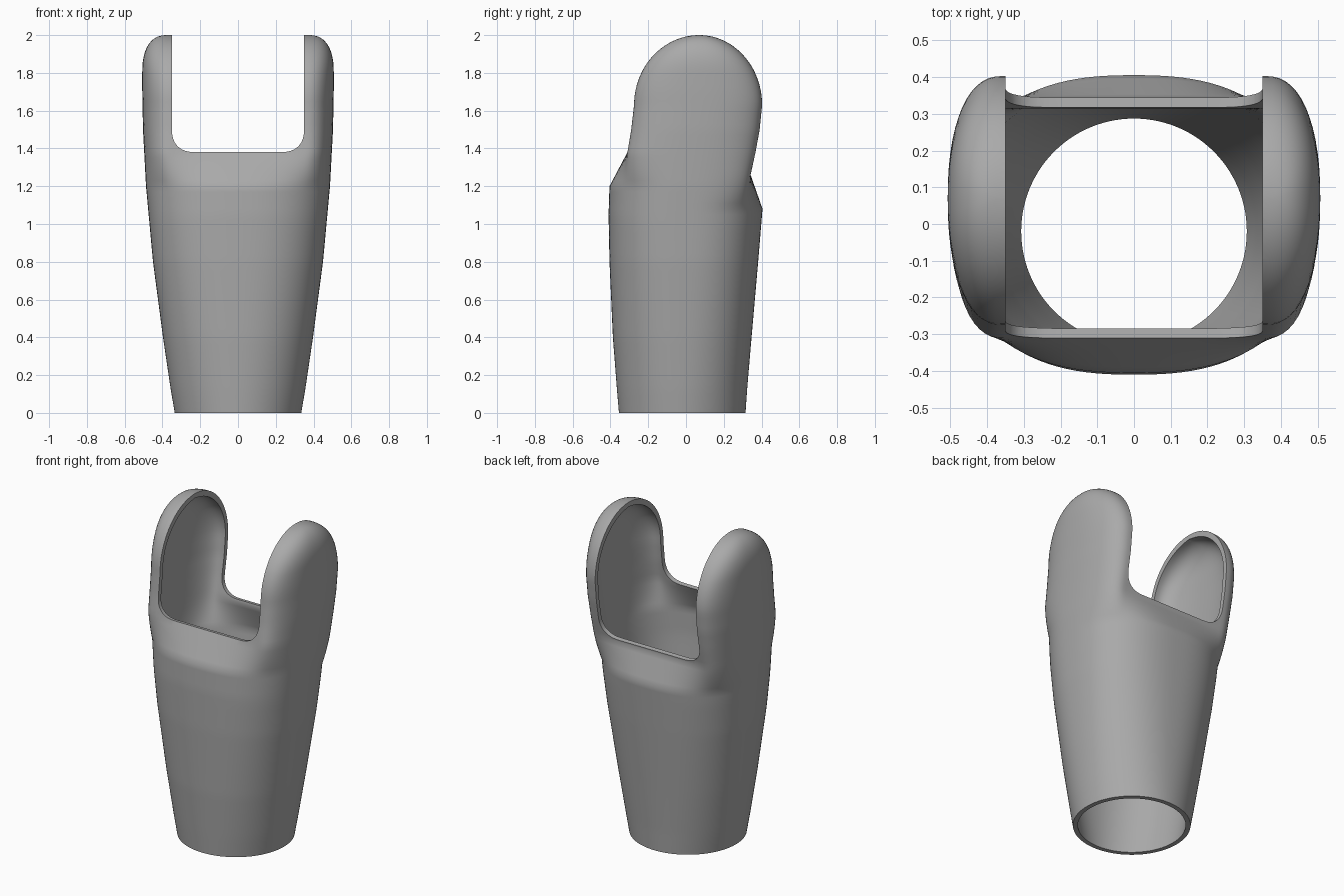
import bpy, bmesh, math

if "Cube" in bpy.data.objects:
    bpy.data.objects.remove(bpy.data.objects["Cube"], do_unlink=True)

WALL = 0.028
EAR = 0.36          # where the rounded outer part of each ear begins
DOME = 1.63         # height where the ears start to round over


def lerp(a, b, t):
    return a + (b - a) * t


def ramp(z, lo, hi):
    return min(1, max(0, (z - lo) / (hi - lo)))


def table(z, knots):
    for (z0, a), (z1, b) in zip(knots, knots[1:]):
        if z <= z1:
            return lerp(a, b, ramp(z, z0, z1))
    return knots[-1][1]


# Half width, front edge, back edge and section centre by height
WIDTH = [(0, .335), (.13, .357), (.4, .397), (.8, .45), (1.2, .487), (1.5, .503), (1.7, .507)]
FRONT = [(0, -.355), (.13, -.366), (.4, -.387), (.8, -.405), (1.05, -.41), (1.2, -.405),
         (1.38, -.31), (1.5, -.29), (1.63, -.275)]
BACK = [(0, .315), (.13, .324), (.4, .347), (.8, .382), (1.08, .405), (1.26, .342),
        (1.38, .368), (1.5, .39), (1.63, .403)]
CENTRE = [(0, -.02), (1.2, 0), (1.63, .07)]


def section(z, inset):
    """One horizontal ring: an oval low down, a flat-fronted stadium in the ears."""
    w, yc = table(z, WIDTH), table(z, CENTRE)
    if z > 1.8:
        k = ramp(z, 1.8, 2)
        w = .375 + (w - .375) * (1 - k ** 2.4) ** (1 / 2.4)
    dome = math.sqrt(1 - ramp(z, DOME, 2) ** 2)
    w -= inset
    ear = min(EAR, w - .01)
    n = lerp(2, 2.5, ramp(z, 0, 1))
    ring, count = [], 112
    for i in range(count):
        a = 2 * math.pi * i / count
        x = w * math.cos(a)
        u = min(1, abs(x) / w)
        v = min(1, max(0, (abs(x) - ear) / (w - ear)))
        oval = (1 - u ** n) ** (1 / n)
        flat = (1 - v ** 2.3) ** (1 / 2.3)
        if math.sin(a) < 0:
            depth, t = table(z, FRONT) - yc, ramp(z, 1.2, 1.38)
        else:
            depth, t = table(z, BACK) - yc, ramp(z, 1.08, 1.26)
        reach = max(.004, abs(depth) * dome - inset)
        y = yc + math.copysign(reach, depth) * lerp(oval, flat, t)
        ring.append((x, y, z - inset * ramp(z, 1.7, 2)))
    return ring


def make_object(name, rings):
    """Skin a stack of equal rings and cap both ends."""
    bm = bmesh.new()
    loops = [[bm.verts.new(p) for p in ring] for ring in rings]
    for low, high in zip(loops, loops[1:]):
        for i in range(len(low)):
            j = (i + 1) % len(low)
            bm.faces.new((low[i], low[j], high[j], high[i]))
    bm.faces.new(loops[0][::-1])
    bm.faces.new(loops[-1])
    bmesh.ops.recalc_face_normals(bm, faces=bm.faces)
    mesh = bpy.data.meshes.new(name)
    bm.to_mesh(mesh)
    bm.free()
    obj = bpy.data.objects.new(name, mesh)
    bpy.context.collection.objects.link(obj)
    return obj


heights = [.03 * i for i in range(60)]
heights += [1.8 + .2 * math.sin(math.pi / 2 * i / 16) for i in range(17)]

# Sleeve body and the hollow inside it
sleeve = make_object("sleeve_shell", [section(z, 0) for z in heights])
inside = [section(z, WALL) for z in heights]
inside.insert(0, [(x, y, -.05) for x, y, z in inside[0]])
cavity = make_object("cavity_cutter", inside)


# Open notch between the ears, lower at the back, with rounded lower corners
def notch_ring(y, floor):
    r, half = .13, .35
    right = []
    for i in range(13):
        a = math.pi / 2 * i / 12
        right.append((half - r + r * math.sin(a) ** .8, floor + r * (1 - math.cos(a) ** .8)))
    right.append((half, 2.3))
    outline = right + [(-x, z) for x, z in reversed(right)]
    return [(x, y, z) for x, z in outline]


notch = make_object("notch_cutter", [notch_ring(-.31, 1.38), notch_ring(.35, 1.27)])
for v in notch.data.vertices:
    # carry the sloping floor past both walls
    v.co.z += -.11 / .66 * (.3 if v.co.y > 0 else -.3) if v.co.z < 2 else 0
    v.co.y += .3 if v.co.y > 0 else -.3

for cutter in (cavity, notch):
    mod = sleeve.modifiers.new(cutter.name, "BOOLEAN")
    mod.operation = "DIFFERENCE"
    mod.solver = "EXACT"
    mod.object = cutter
bpy.context.view_layer.objects.active = sleeve
for obj in bpy.context.selected_objects:
    obj.select_set(False)
sleeve.select_set(True)
for mod in list(sleeve.modifiers):
    bpy.ops.object.modifier_apply(modifier=mod.name)
for cutter in (cavity, notch):
    bpy.data.objects.remove(cutter, do_unlink=True)

# Plain grey finish
grey = bpy.data.materials.new("plain_grey")
grey.use_nodes = True
colour = (.4, .4, .4, 1)
grey.diffuse_color = colour
grey.node_tree.nodes["Principled BSDF"].inputs["Base Color"].default_value = colour
sleeve.data.materials.clear()
sleeve.data.materials.append(grey)
bpy.ops.object.shade_smooth_by_angle(angle=math.radians(35))
